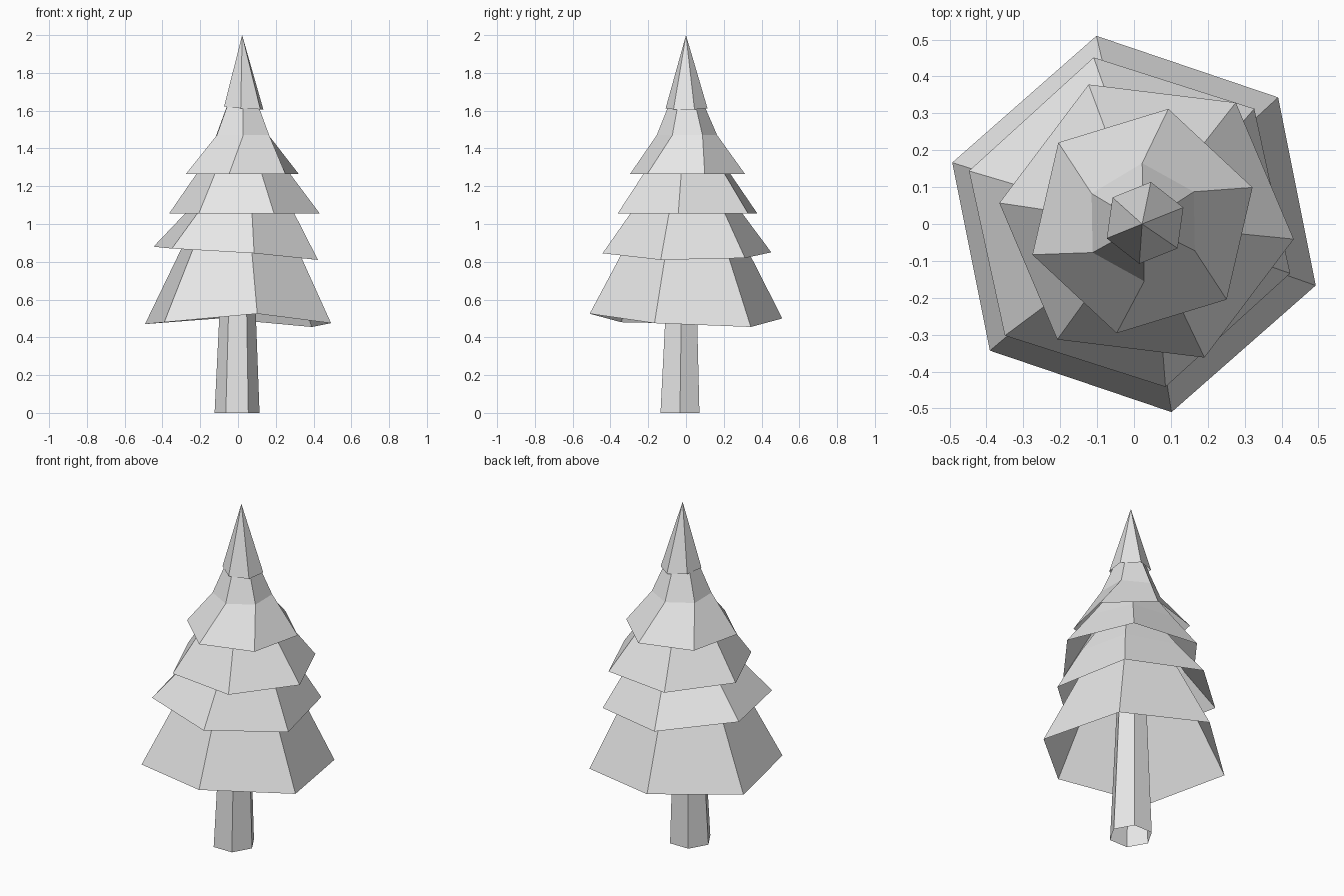
import bpy
import bmesh
from math import cos, sin, radians

SIDES = 6
FLAT = [0] * SIDES

cube = bpy.data.objects.get("Cube")
if cube:
    bpy.data.objects.remove(cube, do_unlink=True)

# One plain material for the whole tree
grey = bpy.data.materials.new("light grey")
grey.use_nodes = True
colour = (0.8, 0.8, 0.8, 1)
grey.diffuse_color = colour
grey.node_tree.nodes["Principled BSDF"].inputs["Base Color"].default_value = colour


def shell(name, rings, droop=FLAT):
    """Open six-sided shell through rings of (x, y, z, radius, first angle).

    droop holds the height offset of each corner on the lowest ring."""
    bm = bmesh.new()
    loops = []
    for level, (x, y, z, radius, angle) in enumerate(rings):
        loop = []
        for i in range(SIDES):
            a = radians(angle + i * 360 / SIDES)
            lift = droop[i] if level == 0 else 0
            loop.append(bm.verts.new((x + radius * cos(a), y + radius * sin(a), z + lift)))
        loops.append(loop)
    for low, high in zip(loops, loops[1:]):
        for i in range(SIDES):
            j = (i + 1) % SIDES
            bm.faces.new((low[i], low[j], high[j], high[i]))
    # Collapse a zero-radius ring into a point
    bmesh.ops.remove_doubles(bm, verts=bm.verts, dist=0.0005)
    mesh = bpy.data.meshes.new(name)
    bm.to_mesh(mesh)
    bm.free()
    mesh.materials.append(grey)
    obj = bpy.data.objects.new(name, mesh)
    bpy.context.collection.objects.link(obj)
    return obj


# Tapered trunk, running up inside the lowest branches
shell("trunk", [(-0.005, -0.032, 0, 0.119, 0), (0, -0.02, 0.9, 0.08, 0)])

# Lowest branches, with an uneven hem
shell("branches_bottom",
      [(0, 0, 0.48, 0.52, 41.3), (0.01, 0, 1.05, 0.235, 41.3)],
      [-0.025, 0.02, -0.01, 0, 0.045, -0.005])

# Second branches, leaning sideways
shell("branches_lower",
      [(-0.012, 0.005, 0.845, 0.457, 42.3), (0.01, 0.002, 1.06, 0.3, 42.3),
       (0.02, 0, 1.25, 0.17, 42.3)],
      [-0.025, 0.005, 0.035, 0.025, 0, -0.035])

# Middle branches
shell("branches_middle",
      [(0.034, 0.008, 1.055, 0.402, -7), (0.028, 0.005, 1.265, 0.25, -7),
       (0.025, 0.005, 1.45, 0.12, -7)])

# Upper branches, twisting into a narrow neck
shell("branches_upper",
      [(0.023, 0.008, 1.265, 0.312, 17), (0.025, 0.005, 1.47, 0.16, 31),
       (0.025, 0.002, 1.65, 0.085, 31)])

# Pointed top
shell("tree_top",
      [(0.03, 0.003, 1.612, 0.112, 22), (0.022, 0, 2, 0, 22)],
      [-0.005, 0, 0.01, 0.01, 0, -0.005])
